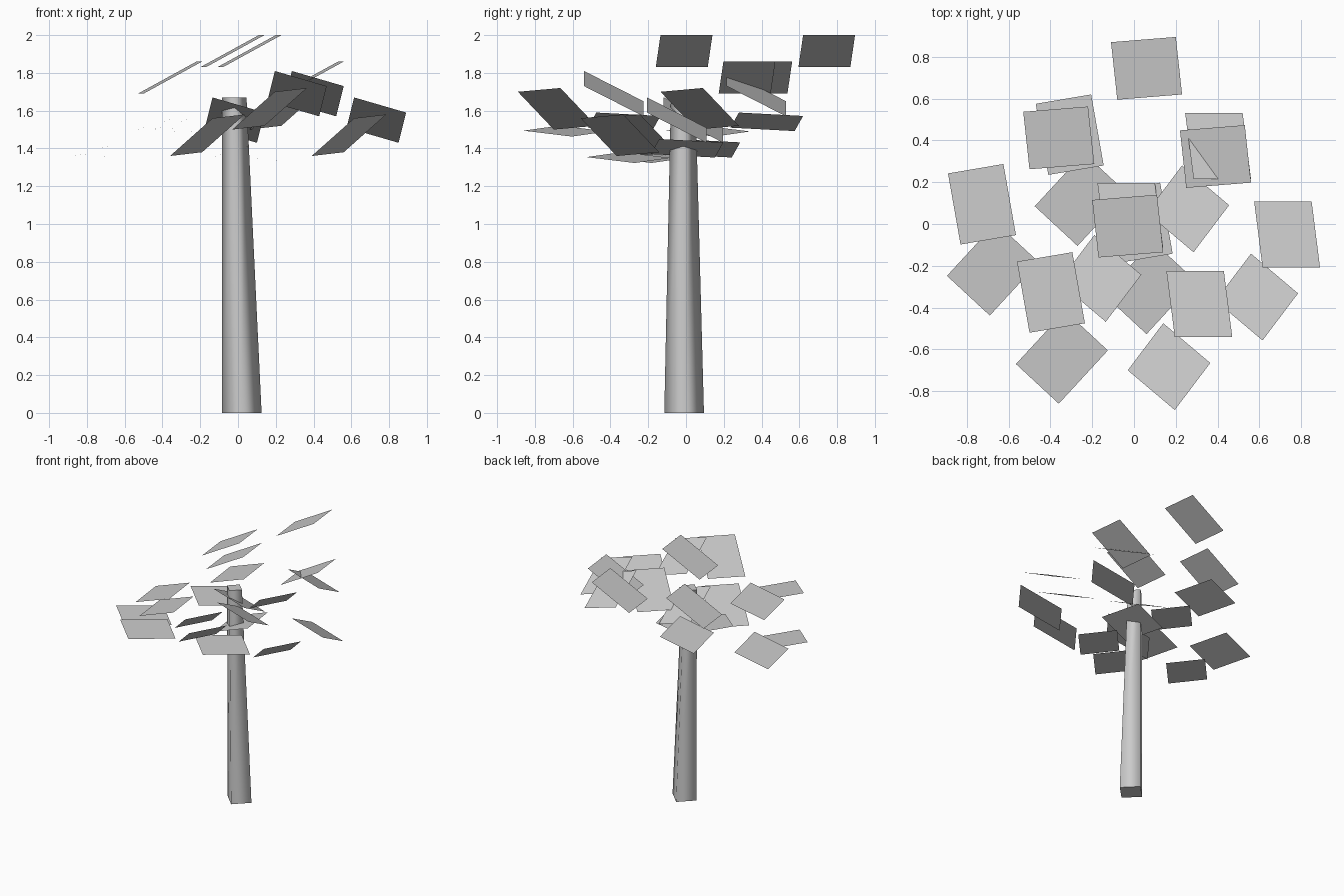
import bpy
import bmesh
from mathutils import Vector

cube = bpy.data.objects.get("Cube")
if cube:
    bpy.data.objects.remove(cube, do_unlink=True)

gray = bpy.data.materials.new("plain_gray")
gray.use_nodes = True
COLOUR = (0.6, 0.6, 0.6, 1)
gray.diffuse_color = COLOUR
gray.node_tree.nodes["Principled BSDF"].inputs["Base Color"].default_value = COLOUR


def add_object(name, bm):
    mesh = bpy.data.meshes.new(name)
    bm.to_mesh(mesh)
    bm.free()
    mesh.materials.append(gray)
    obj = bpy.data.objects.new(name, mesh)
    bpy.context.collection.objects.link(obj)
    return obj


def diamond(bm, centre, radius):
    """Ring of four corners pointing along the axes."""
    c = Vector(centre)
    directions = ((1, 0, 0), (0, 1, 0), (-1, 0, 0), (0, -1, 0))
    return [bm.verts.new(c + Vector(d) * radius) for d in directions]


# Trunk: leaning, tapered four-sided post with soft sides and flat caps
bm = bmesh.new()
base = diamond(bm, (0.02, -0.01, 0), 0.105)
top = diamond(bm, (-0.02, -0.015, 1.67), 0.065)
for i in range(4):
    j = (i + 1) % 4
    bm.faces.new((base[i], base[j], top[j], top[i])).smooth = True
caps = [bm.faces.new(base[::-1]), bm.faces.new(top)]
for cap in caps:
    for edge in cap.edges:
        edge.smooth = False
add_object("trunk", bm)

# Leaf cards: one corner and two edge directions each
CARDS = {
    "upper": ((-0.17, -0.16, 1.83), (0.31, 0.025, 0.17), (-0.03, 0.275, 0)),
    "front": ((0.195, -0.54, 1.81), (0.275, 0, -0.08), (-0.04, 0.315, -0.16)),
    "side": ((-0.5, -0.52, 1.51), (0.265, 0.045, 0.08), (-0.06, 0.34, -0.018)),
    "tilted": ((-0.03, -0.7, 1.5), (0.225, -0.19, 0.2), (0.17, 0.225, 0.02)),
    "flat": ((-0.565, -0.67, 1.521), (0.205, -0.19, -0.027), (0.235, 0.255, -0.031)),
}

# The same five cards repeat in four clusters
CLUSTERS = {
    "near": (0, 0, 0),
    "left": (0.42, 0.333, -0.14),
    "right": (-0.33, 0.422, -0.14),
    "far": (0.09, 0.755, 0),
}

for cluster, offset in CLUSTERS.items():
    for card, (corner, u, v) in CARDS.items():
        p, u, v = Vector(corner) + Vector(offset), Vector(u), Vector(v)
        bm = bmesh.new()
        bm.faces.new([bm.verts.new(q) for q in (p, p + u, p + u + v, p + v)])
        add_object(f"{cluster}_{card}_leaf", bm)
